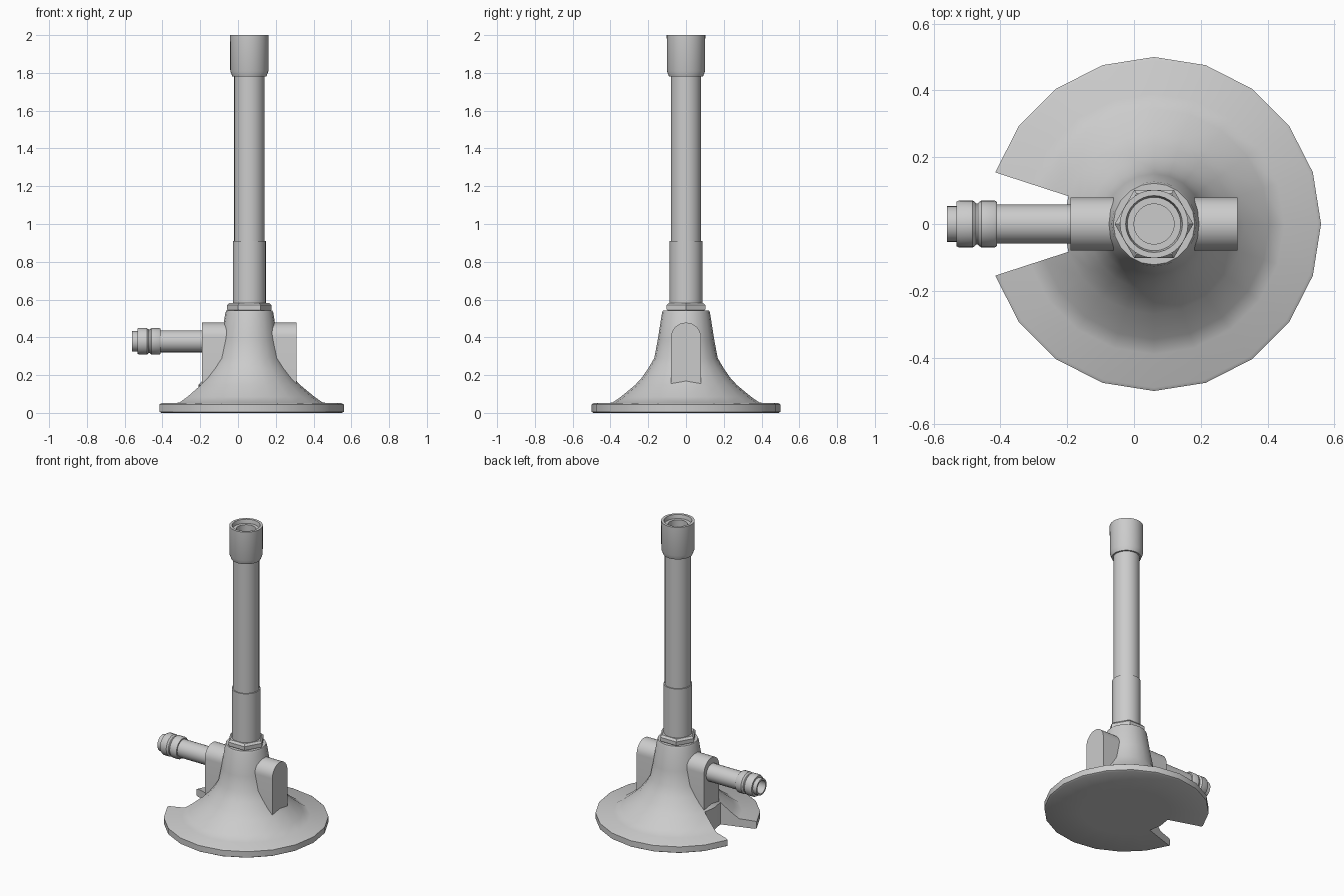
import bpy, bmesh
from math import pi, cos, sin, radians
from mathutils import Matrix, Vector

if "Cube" in bpy.data.objects:
    bpy.data.objects.remove(bpy.data.objects["Cube"])

CX = 0.06  # burner axis


def finish(bm, name, angle=35):
    bmesh.ops.remove_doubles(bm, verts=bm.verts, dist=1e-5)
    bmesh.ops.recalc_face_normals(bm, faces=bm.faces)
    me = bpy.data.meshes.new(name)
    bm.to_mesh(me)
    bm.free()
    ob = bpy.data.objects.new(name, me)
    bpy.context.collection.objects.link(ob)
    bpy.ops.object.select_all(action='DESELECT')
    ob.select_set(True)
    bpy.context.view_layer.objects.active = ob
    if angle:
        bpy.ops.object.shade_smooth_by_angle(angle=radians(angle))
    return ob


def add_face(bm, points):
    """Face from points, dropping repeats at the poles."""
    pts = []
    for p in points:
        if all((p - q).length > 1e-6 for q in pts):
            pts.append(p)
    if len(pts) > 2:
        bm.faces.new([bm.verts.new(p) for p in pts])


def sweep(bm, profile, first, last, n, mat):
    """Revolve a (radius, height) profile over columns first..last of n."""
    def at(p, k):
        a = 2 * pi * k / n
        return mat @ Vector((p[0] * cos(a), p[0] * sin(a), p[1]))
    for k in range(first, last):
        for p, q in zip(profile, profile[1:]):
            add_face(bm, [at(p, k), at(p, k + 1), at(q, k + 1), at(q, k)])
    return at


def lathe(name, profile, mat, n=32, angle=35):
    bm = bmesh.new()
    sweep(bm, profile, 0, n, n, mat)
    return finish(bm, name, angle)


upright = Matrix.Translation((CX, 0, 0))

# Flared 20-sided base with a wedge cut out under the gas inlet
rim = [(0.27, 0), (0.49, 0), (0.5, 0.006), (0.5, 0.045), (0.49, 0.051),
       (0.39, 0.054), (0.345, 0.085), (0.27, 0.147)]
neck = [(0.27, 0.147), (0.235, 0.185), (0.2, 0.235), (0.168, 0.29),
        (0.15, 0.385), (0.127, 0.53), (0.122, 0.542), (0, 0.542)]
bm = bmesh.new()
at = sweep(bm, [(0, 0)] + rim + neck[1:], -9, 9, 20, upright)
sweep(bm, [(0, 0), (0.27, 0)] + neck, 9, 11, 20, upright)
for k in (9, 11):
    add_face(bm, [at(p, k) for p in rim])
finish(bm, "base", 40)

# Arched block that passes through the base on both sides
bm = bmesh.new()
outline = [(-0.08, 0.14), (0.08, 0.14)]
outline += [(0.08 * cos(pi * i / 16), 0.398 + 0.08 * sin(pi * i / 16)) for i in range(17)]
face = bm.faces.new([bm.verts.new((CX - 0.25, y, z)) for y, z in outline])
ext = bmesh.ops.extrude_face_region(bm, geom=[face], use_keep_orig=True)
bmesh.ops.translate(bm, vec=(0.5, 0, 0),
                    verts=[v for v in ext["geom"] if isinstance(v, bmesh.types.BMVert)])
finish(bm, "cross_block")

# Hexagonal locking nut
lathe("lock_nut", [(0, 0.535), (0.108, 0.535), (0.118, 0.548), (0.118, 0.57),
                   (0.105, 0.583), (0, 0.583)], upright, 6, 0)

# Air collar sleeve around the foot of the barrel
lathe("air_sleeve", [(0, 0.57), (0.087, 0.57), (0.087, 0.91), (0, 0.91)], upright)

# Barrel with open bore, and wider flame head
lathe("barrel", [(0, 0.9), (0.08, 0.9), (0.08, 1.975), (0.06, 1.975), (0.06, 1.2), (0, 1.2)],
      upright)
lathe("flame_head", [(0.079, 1.78), (0.09, 1.78), (0.101, 1.81), (0.102, 2.0),
                     (0.085, 2.0), (0.079, 1.97), (0.079, 1.78)], upright)

# Gas inlet pipe pointing to -x, with grooved hose end
sideways = Matrix.Translation((0, 0, 0.379)) @ Matrix.Rotation(-pi / 2, 4, 'Y')
lathe("gas_inlet", [(0, 0.15), (0.058, 0.15), (0.058, 0.41), (0.066, 0.41), (0.071, 0.418),
                    (0.071, 0.457), (0.062, 0.467), (0.062, 0.473), (0.071, 0.483),
                    (0.071, 0.522), (0.066, 0.532), (0.054, 0.532), (0.054, 0.56),
                    (0.043, 0.56), (0.043, 0.45), (0, 0.45)], sideways, 24)
